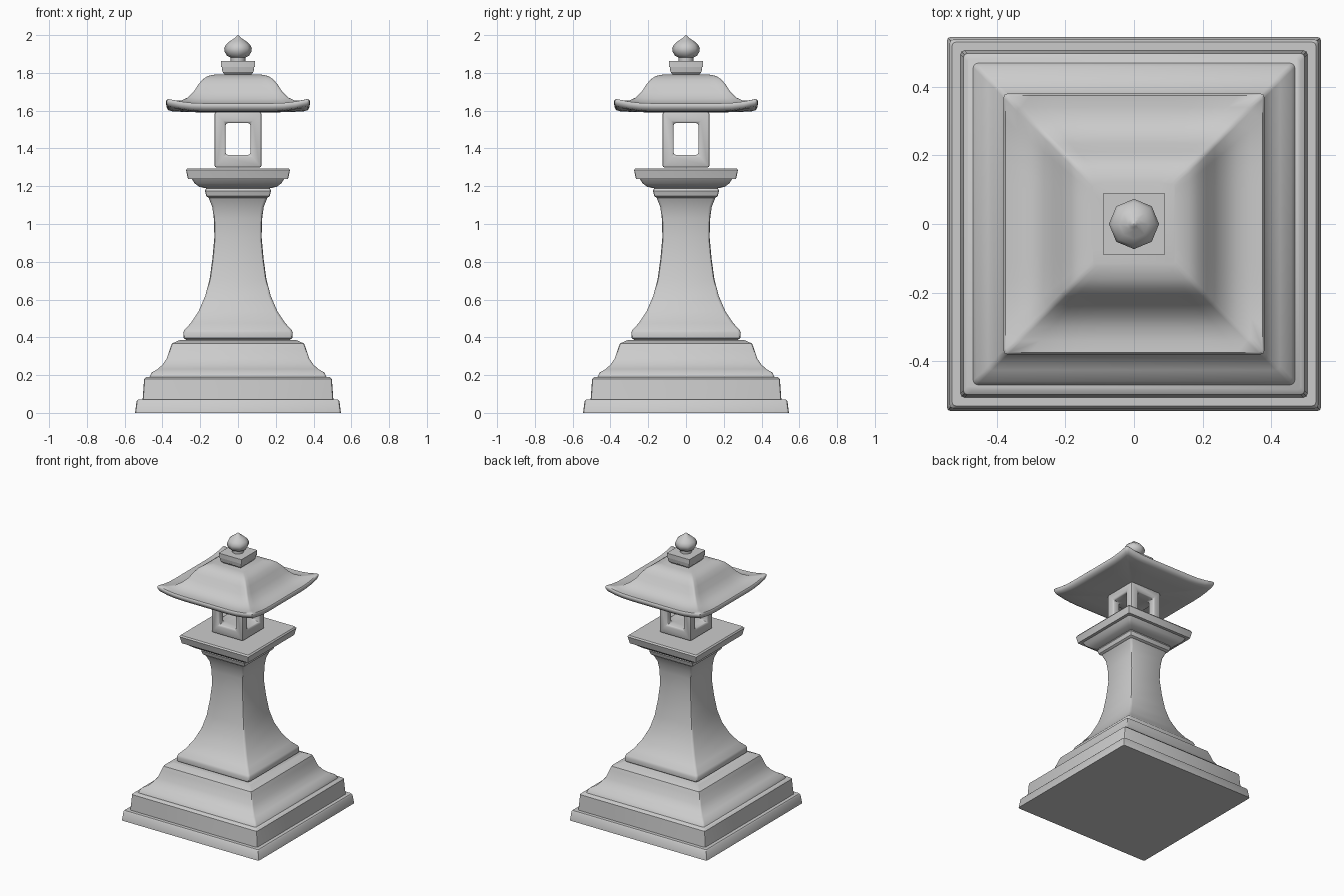
import bpy, bmesh, math

if "Cube" in bpy.data.objects:
    bpy.data.objects.remove(bpy.data.objects["Cube"])

stone = bpy.data.materials.new("grey_stone")
stone.use_nodes = True
GREY = (0.6, 0.6, 0.6, 1)
stone.diffuse_color = GREY
stone.node_tree.nodes["Principled BSDF"].inputs["Base Color"].default_value = GREY


def smooth(obj, angle=35):
    bpy.ops.object.select_all(action="DESELECT")
    obj.select_set(True)
    bpy.context.view_layer.objects.active = obj
    bpy.ops.object.shade_smooth_by_angle(angle=math.radians(angle))


def loft(name, rings, angle=35):
    """Skin a stack of equal-length point rings and cap both ends."""
    bm = bmesh.new()
    loops = [[bm.verts.new(p) for p in ring] for ring in rings]
    n = len(loops[0])
    for low, high in zip(loops, loops[1:]):
        for i in range(n):
            j = (i + 1) % n
            bm.faces.new((low[i], low[j], high[j], high[i]))
    bm.faces.new(loops[0][::-1])
    bm.faces.new(loops[-1])
    bmesh.ops.recalc_face_normals(bm, faces=bm.faces)
    mesh = bpy.data.meshes.new(name)
    bm.to_mesh(mesh)
    bm.free()
    obj = bpy.data.objects.new(name, mesh)
    bpy.context.collection.objects.link(obj)
    mesh.materials.append(stone)
    smooth(obj, angle)
    return obj


def square_ring(half, z, radius, side_steps=1, lift=0):
    """Rounded square; lift raises the points towards the corners."""
    pts = []
    inner = half - radius
    for q in range(4):
        c, s = round(math.cos(q * math.pi / 2)), round(math.sin(q * math.pi / 2))
        side = [(half, inner * (2 * k / side_steps - 1)) for k in range(side_steps + 1)]
        a = math.pi / 4
        side.append((inner + radius * math.cos(a), inner + radius * math.sin(a)))
        for x, y in side:
            t = max(0, min(abs(x), abs(y)) / half - 0.5) / 0.5
            pts.append((x * c - y * s, x * s + y * c, z + lift * t ** 2))
    return pts


def tier(name, profile, radius=0.012, angle=35):
    return loft(name, [square_ring(h, z, radius) for h, z in profile], angle)


# Stepped base
tier("base_slab", [(0.545, 0), (0.537, 0.062), (0.53, 0.07)])
tier("base_step", [(0.505, 0.07), (0.497, 0.18), (0.485, 0.19)])
tier("base_plinth", [(0.468, 0.19), (0.458, 0.213), (0.425, 0.232), (0.40, 0.255),
                     (0.377, 0.288), (0.36, 0.34), (0.35, 0.367), (0.305, 0.387)], angle=40)

# Flared pillar with a moulded head
tier("pillar", [(0.275, 0.387), (0.288, 0.397), (0.29, 0.425), (0.284, 0.44), (0.25, 0.475),
                (0.21, 0.535), (0.173, 0.62), (0.15, 0.71), (0.135, 0.82), (0.125, 0.93),
                (0.128, 1.03), (0.136, 1.09), (0.15, 1.125), (0.155, 1.138)], 0.015, 40)
tier("pillar_collar", [(0.155, 1.138), (0.168, 1.148), (0.175, 1.175), (0.17, 1.187)], 0.01)

# Platform under the light chamber
tier("platform_moulding", [(0.15, 1.185), (0.205, 1.197), (0.23, 1.215), (0.245, 1.24)])
tier("platform_slab", [(0.265, 1.238), (0.275, 1.285), (0.268, 1.295)], 0.008)


# Light chamber pierced by a window in each direction
def box(name, size, centre_z):
    bpy.ops.mesh.primitive_cube_add(size=1, location=(0, 0, centre_z))
    obj = bpy.context.object
    obj.name = name
    obj.scale = size
    bpy.ops.object.transform_apply(location=False, rotation=False, scale=True)
    return obj


chamber = box("light_chamber", (0.25, 0.25, 0.295), 1.446)
chamber.data.materials.append(stone)
cutters = [box("window_cutter_x", (0.6, 0.132, 0.168), 1.45),
           box("window_cutter_y", (0.132, 0.6, 0.168), 1.45)]
for cutter in cutters:
    cutter.hide_render = True
    cut = chamber.modifiers.new("window", "BOOLEAN")
    cut.operation = "DIFFERENCE"
    cut.solver = "EXACT"
    cut.object = cutter
bevel = chamber.modifiers.new("rounded_edges", "BEVEL")
bevel.width = 0.012
bevel.segments = 2
bpy.context.view_layer.objects.active = chamber
for mod in list(chamber.modifiers):
    bpy.ops.object.modifier_apply(modifier=mod.name)
for cutter in cutters:
    bpy.data.objects.remove(cutter)
smooth(chamber)

# Curved roof whose eave corners turn up
roof_profile = [(0.12, 1.59), (0.25, 1.592), (0.345, 1.596), (0.37, 1.603), (0.378, 1.618),
                (0.38, 1.632), (0.374, 1.639), (0.34, 1.637), (0.30, 1.643), (0.265, 1.663),
                (0.235, 1.695), (0.21, 1.735), (0.187, 1.763), (0.16, 1.782), (0.12, 1.791)]
loft("roof", [square_ring(h, z, 0.012, 12, 0.025 * (h / 0.38) ** 3)
              for h, z in roof_profile], 50)

# Finial block, neck and bud
tier("finial_block", [(0.068, 1.788), (0.082, 1.805), (0.086, 1.83), (0.09, 1.832),
                      (0.09, 1.863)], 0.002, 25)
bud_profile = [(0.04, 1.86), (0.04, 1.882), (0.058, 1.89), (0.071, 1.912), (0.073, 1.93),
               (0.064, 1.95), (0.043, 1.968), (0.02, 1.983), (0.009, 1.993), (0.001, 2.0)]
loft("finial_bud", [[(r * math.cos(k * math.pi / 4), r * math.sin(k * math.pi / 4), z)
                     for k in range(8)] for r, z in bud_profile], 50)
